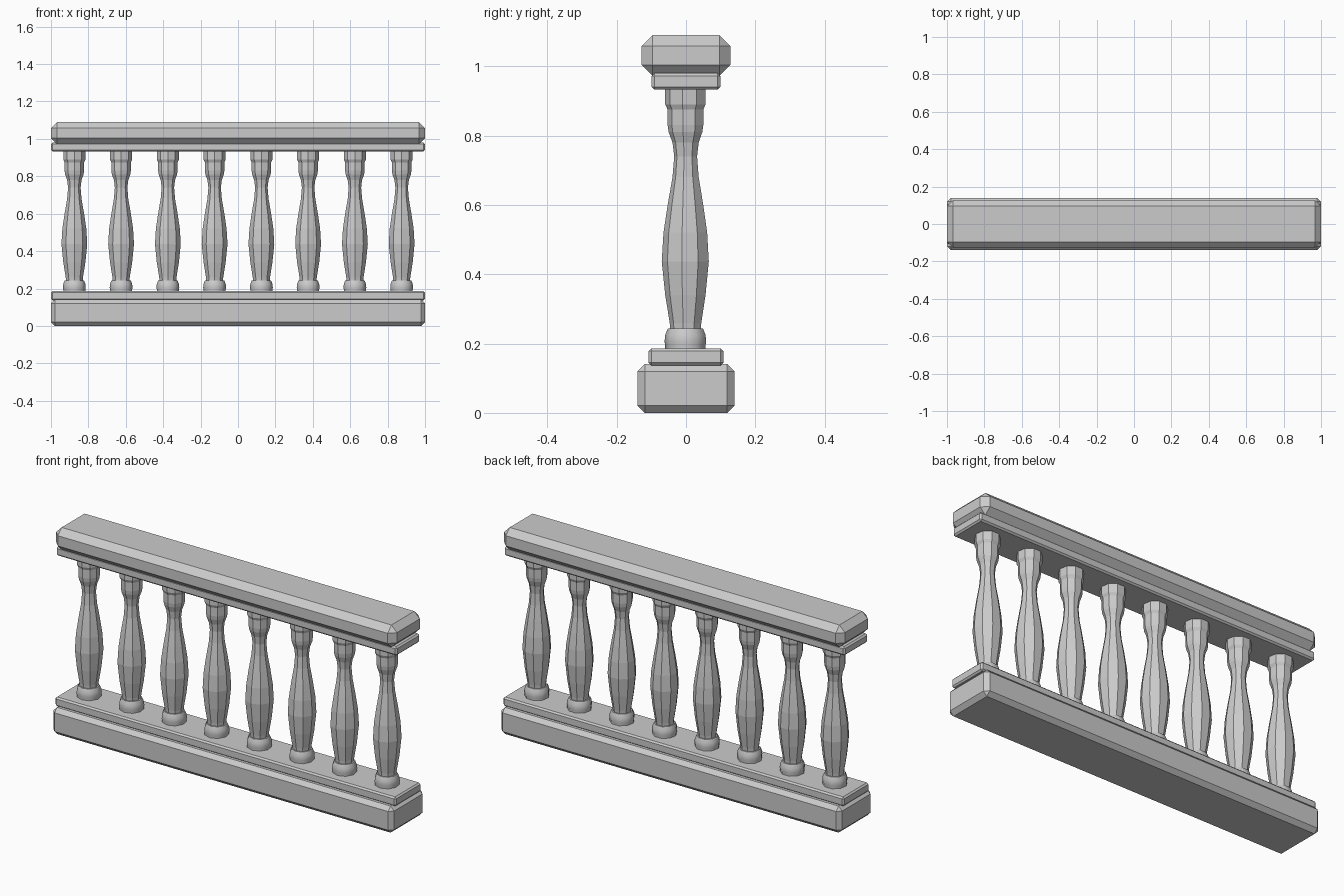
import bpy, bmesh, math

if "Cube" in bpy.data.objects:
    bpy.data.objects.remove(bpy.data.objects["Cube"])


def slab(name, depth, z0, z1, chamfer):
    """Full-length box with every edge chamfered."""
    bm = bmesh.new()
    bmesh.ops.create_cube(bm, size=1)
    for v in bm.verts:
        v.co.x *= 2
        v.co.y *= depth
        v.co.z = z0 if v.co.z < 0 else z1
    bmesh.ops.bevel(bm, geom=bm.edges[:], offset=chamfer, segments=1,
                    affect='EDGES', profile=0.5)
    return finish(name, bm)


def lathe(name, profile, sides):
    """Turned solid with one corner facing the front."""
    bm = bmesh.new()
    rings = []
    for z, r in profile:
        angles = [2 * math.pi * i / sides - math.pi / 2 for i in range(sides)]
        rings.append([bm.verts.new((r * math.cos(a), r * math.sin(a), z)) for a in angles])
    for a, b in zip(rings, rings[1:]):
        for i in range(sides):
            j = (i + 1) % sides
            bm.faces.new((a[i], a[j], b[j], b[i]))
    bm.faces.new(rings[0][::-1])
    bm.faces.new(rings[-1])
    return finish(name, bm)


def finish(name, bm):
    mesh = bpy.data.meshes.new(name)
    bmesh.ops.recalc_face_normals(bm, faces=bm.faces[:])
    bm.to_mesh(mesh)
    bm.free()
    obj = bpy.data.objects.new(name, mesh)
    bpy.context.collection.objects.link(obj)
    return obj


# Plinth and handrail, each with a thin moulding
slab("plinth", 0.28, 0.0, 0.141, 0.021)
slab("plinth_moulding", 0.216, 0.137, 0.186, 0.008)
slab("handrail_moulding", 0.198, 0.933, 0.98, 0.008)
slab("handrail", 0.256, 0.972, 1.09, 0.032)

# Turned baluster profile: (height, radius)
SHAFT = [(0.235, 0.045), (0.26, 0.047), (0.34, 0.060), (0.437, 0.070),
         (0.52, 0.065), (0.60, 0.053), (0.68, 0.039), (0.74, 0.034),
         (0.78, 0.039), (0.81, 0.050), (0.83, 0.053), (0.875, 0.053),
         (0.89, 0.060), (0.938, 0.060)]
FOOT = [(0.18, 0.060), (0.195, 0.060), (0.205, 0.062), (0.225, 0.060), (0.244, 0.052)]

# Eight evenly spaced balusters sharing one mesh per part
shaft = lathe("baluster_shaft", SHAFT, 9)
foot = lathe("baluster_foot", FOOT, 9)
for p in foot.data.polygons:
    p.use_smooth = len(p.vertices) == 4
for i in range(8):
    for part in (shaft, foot):
        obj = part
        if i:
            obj = part.copy()
            bpy.context.collection.objects.link(obj)
        obj.location.x = -0.875 + 0.25 * i
